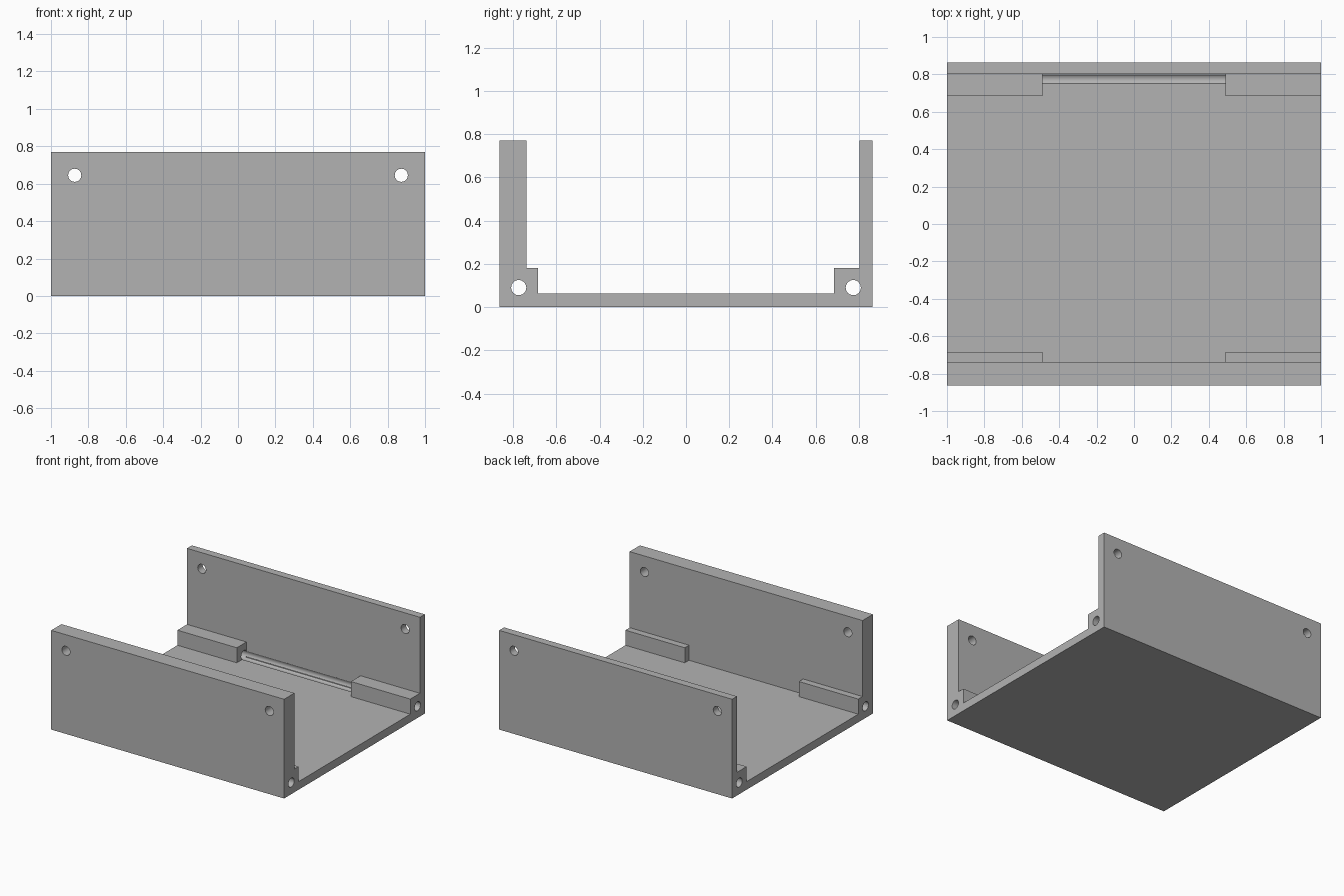
import bpy, bmesh, math
from mathutils import Matrix

if "Cube" in bpy.data.objects:
    bpy.data.objects.remove(bpy.data.objects["Cube"])

W, D, H = 1.0, 0.863, 0.77            # half width, half depth, height
FLOOR, LEDGE = 0.063, 0.18            # floor thickness, ledge top
FRONT_IN, BACK_IN = -0.737, 0.803     # inner wall faces
LEDGE_Y, GAP = 0.685, 0.49            # ledge edge, half gap between ledges
R = 0.035                             # hole radius


def new_object(name, bm):
    bmesh.ops.recalc_face_normals(bm, faces=bm.faces)
    mesh = bpy.data.meshes.new(name)
    bm.to_mesh(mesh)
    bm.free()
    obj = bpy.data.objects.new(name, mesh)
    bpy.context.collection.objects.link(obj)
    return obj


def extrude_x(name, profile, half):
    """Prism along x from a (y, z) outline."""
    bm = bmesh.new()
    face = bm.faces.new([bm.verts.new((-half, y, z)) for y, z in profile])
    ext = bmesh.ops.extrude_face_region(bm, geom=[face])["geom"]
    bmesh.ops.translate(bm, vec=(2 * half, 0, 0),
                        verts=[v for v in ext if isinstance(v, bmesh.types.BMVert)])
    return new_object(name, bm)


def drill(name, pos, axis):
    """Round cutter along x or y."""
    bm = bmesh.new()
    rot = Matrix.Rotation(math.pi / 2, 4, 'Y' if axis == 'x' else 'X')
    bmesh.ops.create_cone(bm, cap_ends=True, segments=32, radius1=R, radius2=R,
                          depth=2.4, matrix=Matrix.Translation(pos) @ rot)
    return new_object(name, bm)


# Tray: floor, two walls and stepped ledges in one section
tray = extrude_x("tray", [
    (-D, 0), (D, 0), (D, H), (BACK_IN, H), (BACK_IN, LEDGE), (LEDGE_Y, LEDGE),
    (LEDGE_Y, FLOOR), (-LEDGE_Y, FLOOR), (-LEDGE_Y, LEDGE), (FRONT_IN, LEDGE),
    (FRONT_IN, H), (-D, H)], W)

# Gap between the ledges, long rod holes and wall screw holes
cutters = [extrude_x("gap_cutter", [(FRONT_IN, FLOOR), (BACK_IN, FLOOR),
                                    (BACK_IN, 0.4), (FRONT_IN, 0.4)], GAP)]
for s in (-1, 1):
    cutters.append(drill("rod_hole_cutter", (0, s * 0.774, 0.09), 'x'))
    cutters.append(drill("screw_hole_cutter", (s * 0.873, 0, 0.645), 'y'))

bpy.context.view_layer.objects.active = tray
for c in cutters:
    mod = tray.modifiers.new("cut", 'BOOLEAN')
    mod.operation = 'DIFFERENCE'
    mod.solver = 'EXACT'
    mod.object = c
    bpy.ops.object.modifier_apply(modifier=mod.name)
    bpy.data.objects.remove(c)

# Grey plastic
mat = bpy.data.materials.new("grey")
mat.diffuse_color = (0.45, 0.45, 0.45, 1)
mat.use_nodes = True
mat.node_tree.nodes["Principled BSDF"].inputs["Base Color"].default_value = mat.diffuse_color
tray.data.materials.clear()
tray.data.materials.append(mat)

bpy.ops.object.select_all(action='DESELECT')
tray.select_set(True)
bpy.ops.object.shade_smooth_by_angle(angle=math.radians(30))
